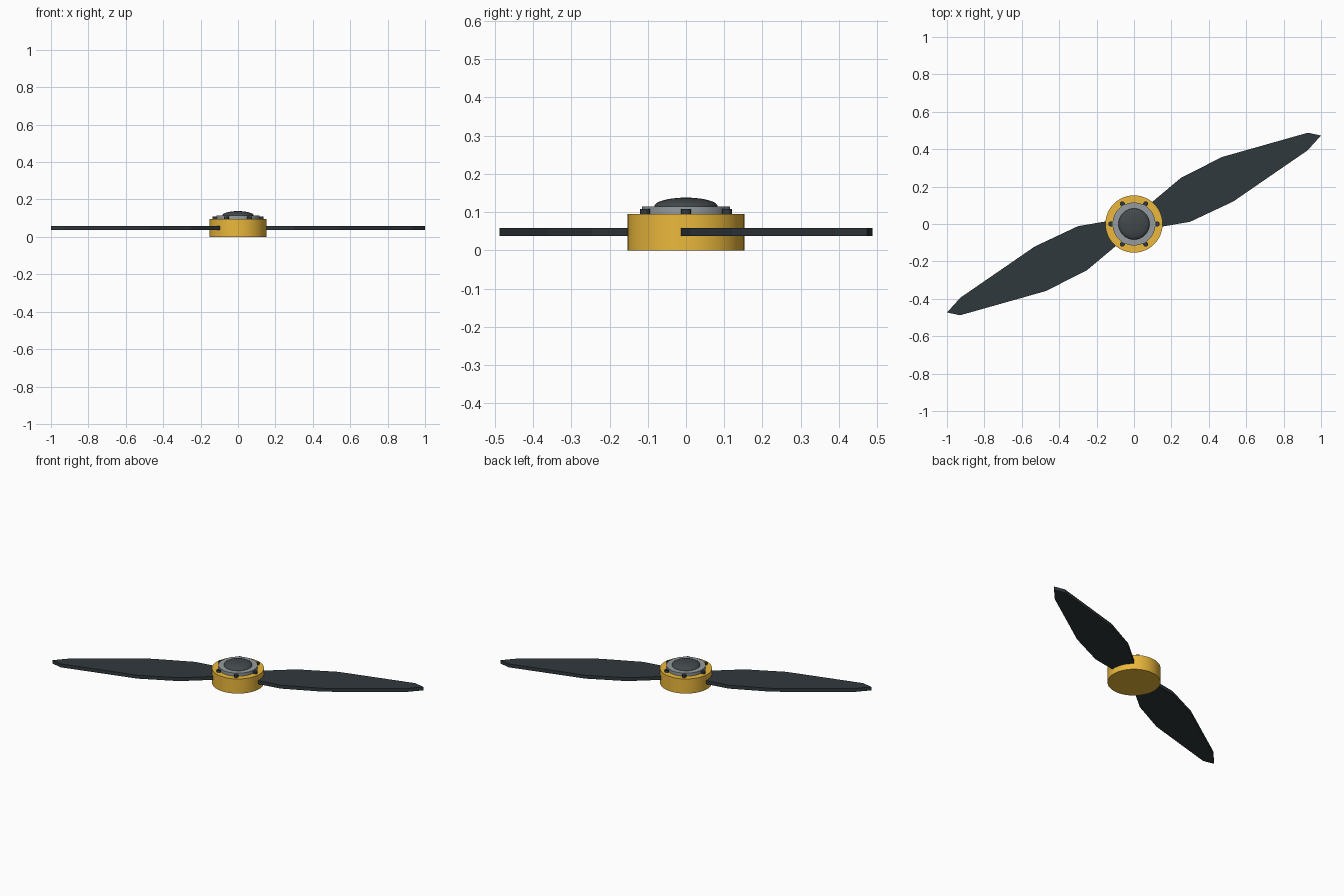
import bpy, bmesh, math

if "Cube" in bpy.data.objects:
    bpy.data.objects.remove(bpy.data.objects["Cube"])


def material(name, rgb):
    m = bpy.data.materials.new(name)
    m.diffuse_color = (*rgb, 1)
    m.use_nodes = True
    m.node_tree.nodes["Principled BSDF"].inputs["Base Color"].default_value = m.diffuse_color
    return m


YELLOW = material("yellow_paint", (0.83, 0.48, 0.045))
DARK = material("dark_composite", (0.03, 0.04, 0.045))
CAP = material("dark_cap", (0.055, 0.065, 0.07))
STEEL = material("steel", (0.30, 0.33, 0.35))


def finish(name, mat, smooth=True):
    ob = bpy.context.object
    ob.name = name
    ob.data.materials.append(mat)
    if smooth:
        bpy.ops.object.shade_smooth_by_angle(angle=math.radians(35))
    return ob


def cylinder(name, r, z0, z1, mat, sides=48, x=0, y=0):
    bpy.ops.mesh.primitive_cylinder_add(vertices=sides, radius=r, depth=z1 - z0,
                                        location=(x, y, (z0 + z1) / 2))
    return finish(name, mat)


# Hub and clamping plate
cylinder("hub", 0.153, 0.0, 0.095, YELLOW)
cylinder("clamp_plate", 0.115, 0.094, 0.115, STEEL)

# Flattened dome cap
bpy.ops.mesh.primitive_uv_sphere_add(segments=40, ring_count=20, radius=1, location=(0, 0, 0.115))
bpy.context.object.scale = (0.083, 0.083, 0.023)
bpy.ops.object.transform_apply(location=False, rotation=False, scale=True)
finish("dome_cap", CAP)

# Six bolts around the plate
for i in range(6):
    a = i * math.pi / 3
    cylinder(f"bolt_{i + 1}", 0.0135, 0.093, 0.108, DARK, 12,
             0.124 * math.cos(a), 0.124 * math.sin(a))

# Flat blades, the second turned half a circle
OUTLINE = [(0.07, 0.09), (0.10, 0.12), (0.25, 0.246), (0.47, 0.358), (0.93, 0.488), (1.0, 0.473),
           (0.927, 0.393), (0.53, 0.12), (0.30, 0.012), (0.15, -0.014), (0.11, -0.02)]
for i, s in enumerate((1, -1)):
    bm = bmesh.new()
    face = bm.faces.new([bm.verts.new((s * x, s * y, 0.037)) for x, y in OUTLINE])
    top = bmesh.ops.extrude_face_region(bm, geom=[face])["geom"]
    bmesh.ops.translate(bm, vec=(0, 0, 0.022),
                        verts=[v for v in top if isinstance(v, bmesh.types.BMVert)])
    bmesh.ops.recalc_face_normals(bm, faces=bm.faces)
    me = bpy.data.meshes.new(f"blade_{i + 1}")
    bm.to_mesh(me)
    bm.free()
    ob = bpy.data.objects.new(f"blade_{i + 1}", me)
    bpy.context.collection.objects.link(ob)
    me.materials.append(DARK)
